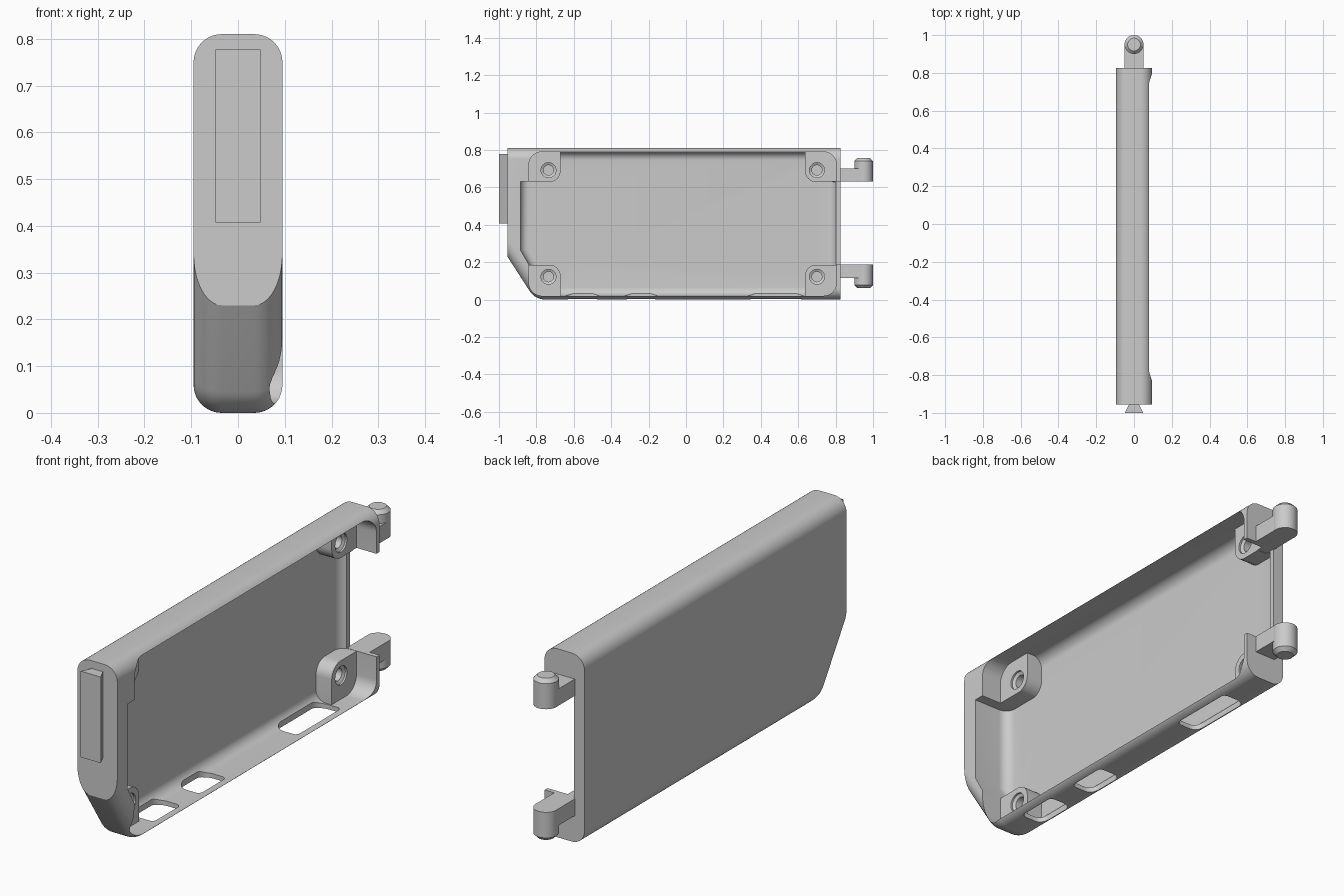
import bpy, bmesh, math
from mathutils import Vector

cube = bpy.data.objects.get("Cube")
if cube:
    bpy.data.objects.remove(cube)

GREY = (0.6, 0.6, 0.6, 1)
grey = bpy.data.materials.new("plain grey")
grey.use_nodes = True
grey.diffuse_color = GREY
grey.node_tree.nodes["Principled BSDF"].inputs["Base Color"].default_value = GREY


def loft(name, rings):
    """Skin a stack of matching rings and cap both ends."""
    bm = bmesh.new()
    loops = [[bm.verts.new(p) for p in ring] for ring in rings]
    n = len(loops[0])
    for a, b in zip(loops, loops[1:]):
        for i in range(n):
            j = (i + 1) % n
            bm.faces.new((a[i], a[j], b[j], b[i]))
    bm.faces.new(loops[0])
    bm.faces.new(loops[-1])
    bmesh.ops.recalc_face_normals(bm, faces=bm.faces)
    mesh = bpy.data.meshes.new(name)
    bm.to_mesh(mesh)
    bm.free()
    mesh.materials.append(grey)
    obj = bpy.data.objects.new(name, mesh)
    bpy.context.collection.objects.link(obj)
    return obj


def rounded(corners, radii, steps=8):
    """Polygon whose corners are replaced by arcs."""
    out = []
    for i, c in enumerate(corners):
        c, r = Vector(c), radii[i]
        if r == 0:
            out.append(c)
            continue
        u = (Vector(corners[i - 1]) - c).normalized()
        v = (Vector(corners[(i + 1) % len(corners)]) - c).normalized()
        half = u.angle(v) / 2
        centre = c + (u + v).normalized() * r / math.sin(half)
        s = (c + u * r / math.tan(half) - centre).normalized()
        e = (c + v * r / math.tan(half) - centre).normalized()
        out += [centre + r * s.slerp(e, k / steps) for k in range(steps + 1)]
    return out


def at_x(points, x):
    return [(x, p[0], p[1]) for p in points]


def at_z(points, z):
    return [(p[0], p[1], z) for p in points]


def rect(y0, y1, z0, z1):
    return [(y0, z0), (y1, z0), (y1, z1), (y0, z1)]


def block(name, y0, y1, z0, z1, x0, x1):
    return loft(name, [at_x(rect(y0, y1, z0, z1), x) for x in (x0, x1)])


def turned(name, profile, y, z, axis):
    """Stack of circles given as (radius, position) along x or z."""
    rings = []
    for r, h in profile:
        circle = [(r * math.cos(k * math.tau / 32), r * math.sin(k * math.tau / 32)) for k in range(32)]
        rings.append([(h, y + a, z + b) if axis == "x" else (a, y + b, h) for a, b in circle])
    return loft(name, rings)


def cut(target, tool):
    """Subtract the tool from the target and discard the tool."""
    mod = target.modifiers.new("cut", "BOOLEAN")
    mod.object, mod.operation, mod.solver = tool, "DIFFERENCE", "EXACT"
    bpy.context.view_layer.objects.active = target
    bpy.ops.object.modifier_apply(modifier=mod.name)
    bpy.data.objects.remove(tool)


# Outer body: side outline inset towards both faces to round the long edges
HALF, EDGE, TOP, FRONT, BACK = 0.095, 0.06, 0.81, -0.955, 0.825
SLOPE, BEND = 1.55, 0.1


def body_outline(d):
    turn = math.atan(SLOPE)
    y_bend = FRONT + 0.23 / SLOPE + BEND * math.tan(turn / 2)
    arc = [(y_bend - (BEND - d) * math.sin(turn * k / 10),
            BEND - (BEND - d) * math.cos(turn * k / 10)) for k in range(11)]
    return [(BACK, d)] + arc + [(FRONT, 0.23 + d * math.hypot(1, SLOPE)), (FRONT, TOP - d), (BACK, TOP - d)]


rings = []
for side in (-1, 1):
    for k in range(11):
        a = math.pi / 2 * (k if side < 0 else 10 - k) / 10
        x = side * (HALF - EDGE + EDGE * math.cos(a))
        rings.append(at_x(body_outline(EDGE * (1 - math.sin(a))), x))
shell = loft("shell", rings)

# Cavity with a filleted floor
FLOOR, FILLET, RIM = -0.075, 0.045, 0.2
main_rings, front_rings = [], []
for k in range(9):
    a = math.pi / 2 * k / 8
    x, d = FLOOR + FILLET * (1 - math.cos(a)), FILLET * (1 - math.sin(a))
    main = rounded(rect(-0.84 + d, 0.805 - d, 0.02 + d, 0.79 - d), [0.07 - d] * 4)
    front = [(-0.885 + d, 0.63), (-0.6, 0.63), (-0.6, 0.187), (-0.84 + d, 0.187), (-0.885 + d, 0.265)]
    main_rings.append(at_x(main, x))
    front_rings.append(at_x(front, x))
main_rings.append(at_x(main, RIM))
front_rings.append(at_x(front, RIM))
cavity = loft("cavity_cutter", main_rings)
front_pocket = loft("front_pocket_cutter", front_rings)

# Screw bosses stay standing in the four corners
screws = [(y, z) for y in (-0.735, 0.7) for z in (0.122, 0.692)]
for y, z in screws:
    sy, sz = (1 if y < 0 else -1), (1 if z < 0.4 else -1)
    inner_y, inner_z = y + sy * 0.064, z + sz * 0.064
    far_y, far_z = y - sy * 0.2, z - sz * 0.2
    pts = rounded([(far_y, far_z), (inner_y, far_z), (inner_y, inner_z), (far_y, inner_z)], [0, 0, 0.06, 0])
    cut(cavity, loft("boss", [at_x(pts, x) for x in (-0.2, 0.0)]))

cut(shell, cavity)
cut(shell, front_pocket)

# Countersunk screw holes
for y, z in screws:
    cut(shell, turned("hole", [(0.027, -0.065), (0.027, -0.015), (0.04, -0.008), (0.04, 0.01)], y, z, "x"))

# Open back between the hinges
cut(shell, block("back_opening", 0.78, 0.9, 0.187, 0.63, -0.045, 0.2))

# Rounded slots through the lower wall
for y0, y1 in ((-0.645, -0.46), (-0.33, -0.15), (0.33, 0.63)):
    slot = rounded([(-0.06, y0), (0.05, y0), (0.05, y1), (-0.06, y1)], [0.045, 0.02, 0.02, 0.045])
    cut(shell, loft("slot", [at_z(slot, z) for z in (-0.1, 0.075)]))

# Dovetail rail on the front
rail = [(-0.025, FRONT + 0.002), (0.025, FRONT + 0.002), (0.048, -1.0), (-0.048, -1.0)]
parts = [shell, loft("front_rail", [at_z(rail, z) for z in (0.407, 0.777)])]

# Hinge arms with chamfered pins
for name, base, s in (("upper", 0.63, 1), ("lower", 0.187, -1)):
    low, high = sorted((base, base + s * 0.072))
    parts.append(block(name + "_hinge_arm", 0.81, 0.95, low, high, -0.049, 0.049))
    pin = [(0.05, base), (0.05, base + s * 0.11), (0.034, base + s * 0.126)]
    parts.append(turned(name + "_hinge_pin", pin, 0.95, 0, "z"))

# Smooth the rounded faces and keep the edges sharp
bpy.context.view_layer.update()
bpy.ops.object.select_all(action="DESELECT")
for part in parts:
    part.select_set(True)
bpy.context.view_layer.objects.active = shell
bpy.ops.object.shade_smooth_by_angle(angle=math.radians(30))
